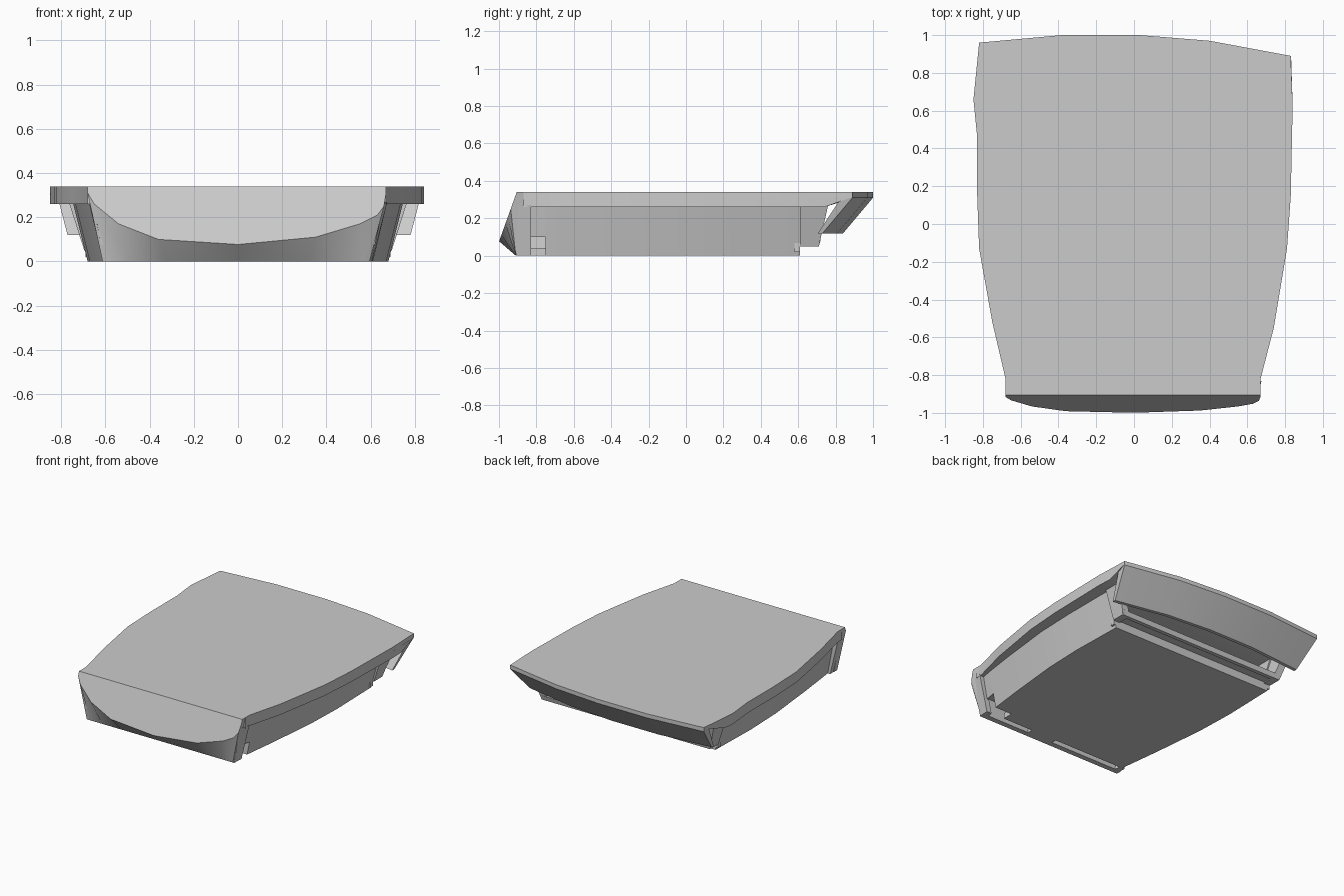
import bpy
import bmesh
import math

cube = bpy.data.objects.get("Cube")
if cube:
    bpy.data.objects.remove(cube)

grey = bpy.data.materials.new("plain grey")
grey.use_nodes = True
colour = (0.6, 0.6, 0.6, 1)
grey.diffuse_color = colour
grey.node_tree.nodes["Principled BSDF"].inputs["Base Color"].default_value = colour


def loft(name, rings):
    """Skin a closed solid through rings with equal point counts."""
    bm = bmesh.new()
    rows = [[bm.verts.new(p) for p in ring] for ring in rings]
    n = len(rows[0])
    for a, b in zip(rows, rows[1:]):
        for i in range(n):
            j = (i + 1) % n
            bm.faces.new((a[i], a[j], b[j], b[i]))
    bm.faces.new(rows[0][::-1])
    bm.faces.new(rows[-1])
    bmesh.ops.remove_doubles(bm, verts=bm.verts, dist=0.0005)
    bmesh.ops.recalc_face_normals(bm, faces=bm.faces)
    mesh = bpy.data.meshes.new(name)
    bm.to_mesh(mesh)
    bm.free()
    obj = bpy.data.objects.new(name, mesh)
    bpy.context.collection.objects.link(obj)
    mesh.materials.append(grey)
    bpy.ops.object.select_all(action='DESELECT')
    obj.select_set(True)
    bpy.context.view_layer.objects.active = obj
    bpy.ops.object.shade_smooth_by_angle(angle=math.radians(25))
    return obj


def at_height(outline, z):
    return [(x, y, z) for x, y in outline]


# Lid: full outline above, thicker rim that tapers away at the back
left_edge = [(-.68, -.87), (-.68, -.82), (-.75, -.52), (-.82, -.13),
             (-.83, .15), (-.83, .46), (-.85, .66)]
right_edge = [(.84, .63), (.83, .15), (.81, -.13), (.74, -.55),
              (.67, -.82), (.67, -.87)]
back_edge = [(-.82, .96), (-.38, 1), (.03, 1), (.4, .97), (.83, .89)]
outline = left_edge + back_edge + right_edge
loft("lid_top", [at_height(outline, .31), at_height(outline, .34)])

rim_low = left_edge + [(-.84, .74), (.835, .74)] + right_edge
rim_high = left_edge + [(-.825, .9), (.832, .88)] + right_edge
loft("lid_rim", [at_height(rim_low, .26), at_height(rim_high, .31)])

# Back flap hanging below the curved back edge
loft("back_flap", [[(x, y, .31), (x * .94, y - .16, .12),
                    (x * .94, y - .185, .12), (x, y - .06, .31)]
                   for x, y in back_edge])

# Front panel: sloped face with a curved lower edge, tucked under to the base
arc = [(-.68, .31), (-.65, .26), (-.54, .17), (-.36, .1), (0, .077),
       (.35, .11), (.55, .17), (.63, .21), (.66, .25), (.67, .31)]
rings = []
for x, z in arc:
    y = -.905 - .095 * (.34 - z) / .265
    rings.append([(x, -.905, .34), (x, y, z), (x * .9, -.91, 0),
                  (x * .9, -.87, 0), (x, -.87, .34)])
loft("front_panel", rings)

for side, name in ((-1, "right"), (1, "left")):
    # Return column at the end of the front panel
    low = [(.55, -.908), (.605, -.908), (.61, -.83), (.57, -.83)]
    high = [(.61, -.92), (.655, -.92), (.675, -.83), (.63, -.83)]
    loft(name + "_front_column",
         [[(x * side, y, z) for x, y in pts]
          for pts, z in ((low, 0), (high, .27))])

    # Leaning side wall; the left one has a notch at its front foot
    foot = .1 if side > 0 else 0
    stations = [(-.83, .59, .64, foot), (-.75, .60, .655, foot),
                (-.75, .60, .655, 0), (-.5, .63, .69, 0), (-.1, .67, .735, 0),
                (.2, .68, .745, 0), (.61, .67, .745, 0)]
    wall = []
    for y, low_x, high_x, z in stations:
        x = low_x + (high_x - low_x) * z / .26
        wall.append([(side * x, y, z), (side * high_x, y, .26),
                     (side * (high_x - .05), y, .26), (side * (x - .05), y, z)])
    loft(name + "_wall", wall)

    # Leaning post at the open back corner
    loft(name + "_back_post",
         [[(side * x, y, z) for x, y in
           ((a, .61), (a, b), (a + .055, b), (a + .055, .61))]
          for a, b, z in ((.64, .71, .05), (.71, .76, .27))])

# Floor, with its front left corner cut back for the notch
loft("floor", [[(-a, y, 0), (b, y, 0), (b, y, .04), (-a, y, .04)]
               for y, a, b in ((-.83, .59, .46), (-.75, .60, .46),
                               (-.75, .60, .59), (-.5, .625, .625),
                               (-.1, .665, .665), (.2, .675, .675),
                               (.61, .665, .665))])

# Front wall and the tab that joins the floor to the front panel
for name, x0, x1, y0, y1, z0, z1 in (
        ("body_front_wall", -.6, .6, -.83, -.8, .1, .26),
        ("floor_tab", 0, .21, -.88, -.82, 0, .04)):
    base = [(x0, y0), (x1, y0), (x1, y1), (x0, y1)]
    loft(name, [at_height(base, z0), at_height(base, z1)])

# Stepped lip along the back of the floor
step = [(.58, .02), (.61, .02), (.61, .06), (.68, .06), (.68, .05),
        (.71, .05), (.72, .085), (.58, .085)]
loft("back_lip", [[(x, y, z) for y, z in step] for x in (-.69, .69)])
